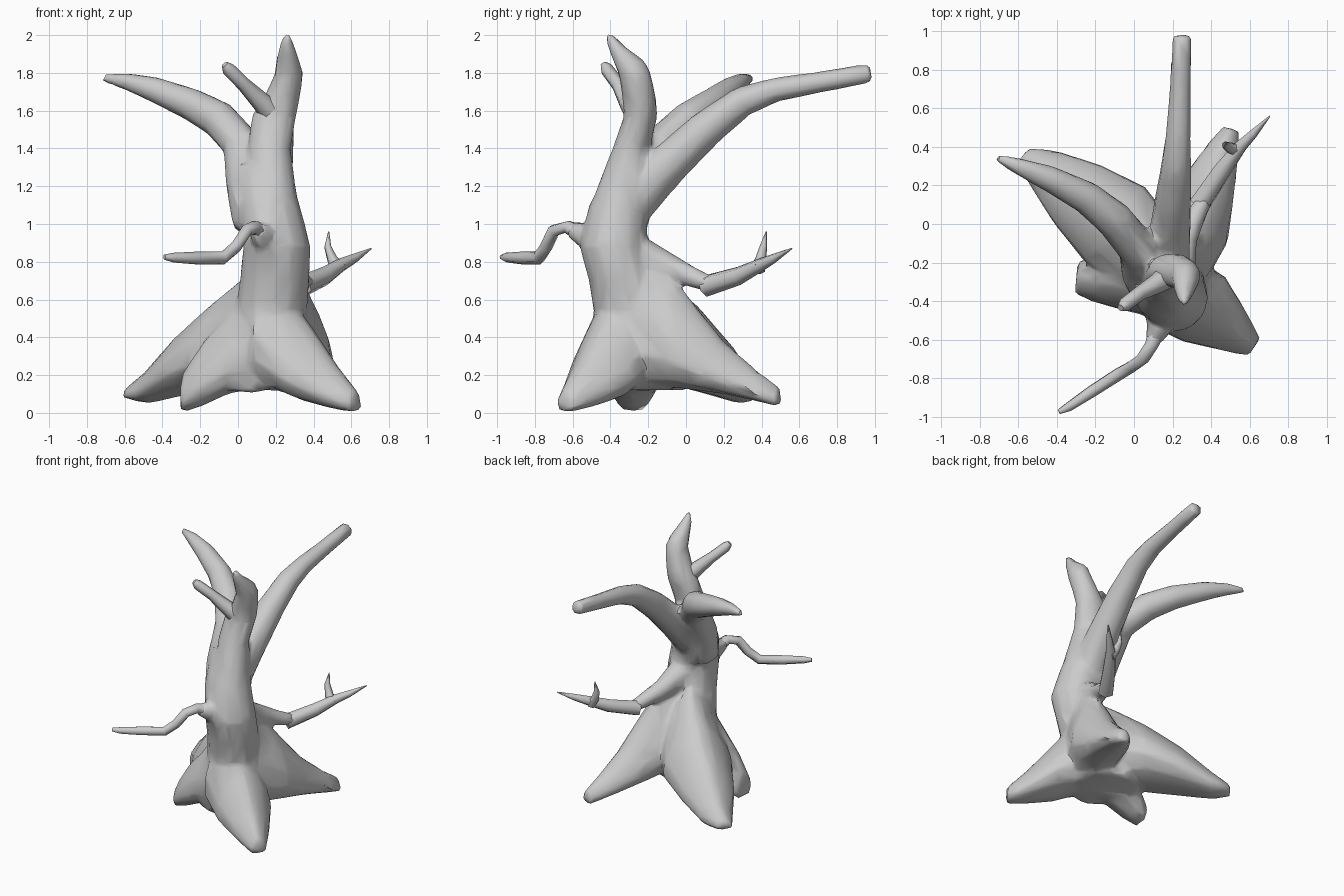
import bpy, bmesh, math
from mathutils import Vector


def loft(bm, sections, sides=10, egg=0.0):
    """Skin a closed tube through (centre, u, v) cross-sections."""
    rings = []
    for c, u, v in sections:
        ring = []
        for i in range(sides):
            a = 2 * math.pi * i / sides
            s = math.sin(a)
            ring.append(bm.verts.new(c + u * math.cos(a) * (1 - egg * s) + v * s))
        rings.append(ring)
    for r0, r1 in zip(rings, rings[1:]):
        for i in range(sides):
            j = (i + 1) % sides
            bm.faces.new((r0[i], r0[j], r1[j], r1[i]))
    bm.faces.new(rings[0][::-1])
    bm.faces.new(rings[-1])


def limb(bm, pts, sides=10):
    """Round tube along (x, y, z, radius) points."""
    ps = [Vector(p[:3]) for p in pts]
    secs, u = [], None
    for i, p in enumerate(ps):
        d = (ps[min(i + 1, len(ps) - 1)] - ps[max(i - 1, 0)]).normalized()
        if u is None:
            u = d.orthogonal()
        u = (u - d * u.dot(d)).normalized()
        secs.append((p, u * pts[i][3], d.cross(u) * pts[i][3]))
    loft(bm, secs, sides)


def column(bm, pts):
    """Upright tube from (x, y, z, rx, ry) horizontal ellipses."""
    loft(bm, [(Vector(p[:3]), Vector((p[3], 0, 0)), Vector((0, p[4], 0))) for p in pts], 12)


def root(bm, pts):
    """Buttress root from (x, y, z_low, z_high, half_width) upright slices."""
    a, b = pts[0], pts[-1]
    side = Vector((a[1] - b[1], b[0] - a[0], 0)).normalized()
    loft(bm, [(Vector((x, y, (lo + hi) / 2)), side * w, Vector((0, 0, (hi - lo) / 2)))
              for x, y, lo, hi, w in pts], 12, 0.42)


def finish(bm, name, angle):
    bmesh.ops.recalc_face_normals(bm, faces=bm.faces)
    me = bpy.data.meshes.new(name)
    bm.to_mesh(me)
    bm.free()
    ob = bpy.data.objects.new(name, me)
    bpy.context.collection.objects.link(ob)
    bpy.ops.object.select_all(action='DESELECT')
    bpy.context.view_layer.objects.active = ob
    ob.select_set(True)
    if name == "tree_trunk":
        # fuse the overlapping limbs and roots into one low-poly skin
        m = ob.modifiers.new("fuse", 'REMESH')
        m.mode, m.voxel_size = 'VOXEL', 0.016
        m = ob.modifiers.new("soften", 'SMOOTH')
        m.factor, m.iterations = 0.5, 10
        m = ob.modifiers.new("reduce", 'DECIMATE')
        m.ratio = 0.05
        for m in list(ob.modifiers):
            bpy.ops.object.modifier_apply(modifier=m.name)
    bpy.ops.object.shade_smooth_by_angle(angle=math.radians(angle))


bm = bmesh.new()
# trunk core, flaring into a skirt between the roots
column(bm, [(.09, -.22, .12, .23, .24), (.13, -.25, .28, .22, .23), (.17, -.28, .5, .19, .205),
            (.195, -.34, .7, .185, .175), (.205, -.385, .88, .18, .18), (.165, -.36, 1.1, .165, .155),
            (.13, -.28, 1.32, .125, .12)])
# main upright limb with slanted top
column(bm, [(.21, -.37, 1.0, .135, .16), (.19, -.335, 1.2, .115, .135), (.165, -.29, 1.4, .115, .1),
            (.19, -.24, 1.57, .12, .09), (.225, -.245, 1.65, .1, .09), (.27, -.27, 1.79, .078, .087),
            (.265, -.30, 1.86, .066, .087), (.26, -.37, 1.94, .042, .047), (.26, -.415, 2.015, .016, .018)])
# left limb
limb(bm, [(.1, -.33, 1.0, .13), (.05, -.26, 1.2, .115), (.02, -.13, 1.42, .105), (-.1, .02, 1.555, .1),
          (-.25, .14, 1.635, .087), (-.45, .24, 1.715, .068), (-.6, .3, 1.757, .045), (-.715, .345, 1.772, .022)])
# back limb
limb(bm, [(.16, -.3, 1.1, .13), (.18, -.12, 1.29, .115), (.2, .1, 1.5, .1), (.22, .3, 1.65, .082),
          (.23, .47, 1.71, .067), (.24, .7, 1.75, .057), (.25, .98, 1.80, .053)])
# four buttress roots
root(bm, [(.18, -.34, .13, .74, .2), (.36, -.44, .06, .48, .195), (.51, -.55, .02, .26, .12), (.625, -.64, .0, .12, .055)])
root(bm, [(.22, -.27, .13, .92, .14), (.31, -.03, .13, .67, .18), (.39, .2, .1, .38, .135), (.46, .38, .06, .22, .085),
          (.505, .495, .03, .14, .045)])
root(bm, [(.1, -.2, .15, .78, .2), (-.1, 0, .13, .60, .24), (-.3, .16, .09, .42, .185), (-.47, .29, .05, .23, .11),
          (-.58, .355, .07, .14, .055)])
root(bm, [(.12, -.32, .13, .72, .16), (-.05, -.29, .1, .53, .15), (-.2, -.28, .03, .36, .12), (-.3, -.28, .0, .2, .08)])
# web filling the front between the two front roots
root(bm, [(.13, -.25, .13, .6, .16), (.1, -.36, .12, .48, .15), (.06, -.43, .1, .28, .11)])
# base of the right branch
limb(bm, [(.22, -.25, .84, .1), (.26, -.08, .77, .07), (.34, .08, .70, .05), (.38, .14, .68, .04)])
# collar of the front twig
limb(bm, [(.18, -.42, .86, .11), (.13, -.53, .94, .07), (.1, -.61, .97, .045)])
finish(bm, "tree_trunk", 50)

# thin branches and twigs
twigs = {
    "front_twig": [(.14, -.5, .92, .055), (.09, -.63, .985, .035), (.045, -.7, .965, .035), (-.01, -.74, .88, .034),
                   (-.08, -.78, .82, .036), (-.22, -.87, .82, .034), (-.34, -.95, .822, .026), (-.39, -.975, .825, .014)],
    "right_branch": [(.34, .1, .67, .058), (.46, .28, .725, .05), (.55, .4, .785, .036), (.62, .47, .82, .025),
                     (.705, .56, .87, .004)],
    "right_spur": [(.54, .38, .76, .04), (.50, .395, .81, .03), (.475, .41, .88, .02), (.48, .425, .96, .003)],
    "upper_twig": [(.2, -.25, 1.57, .07), (.12, -.31, 1.65, .052), (.03, -.36, 1.74, .038), (-.05, -.42, 1.82, .036),
                   (-.07, -.435, 1.845, .02)],
}
for name, pts in twigs.items():
    bm = bmesh.new()
    limb(bm, pts, 6)
    finish(bm, name, 65)
